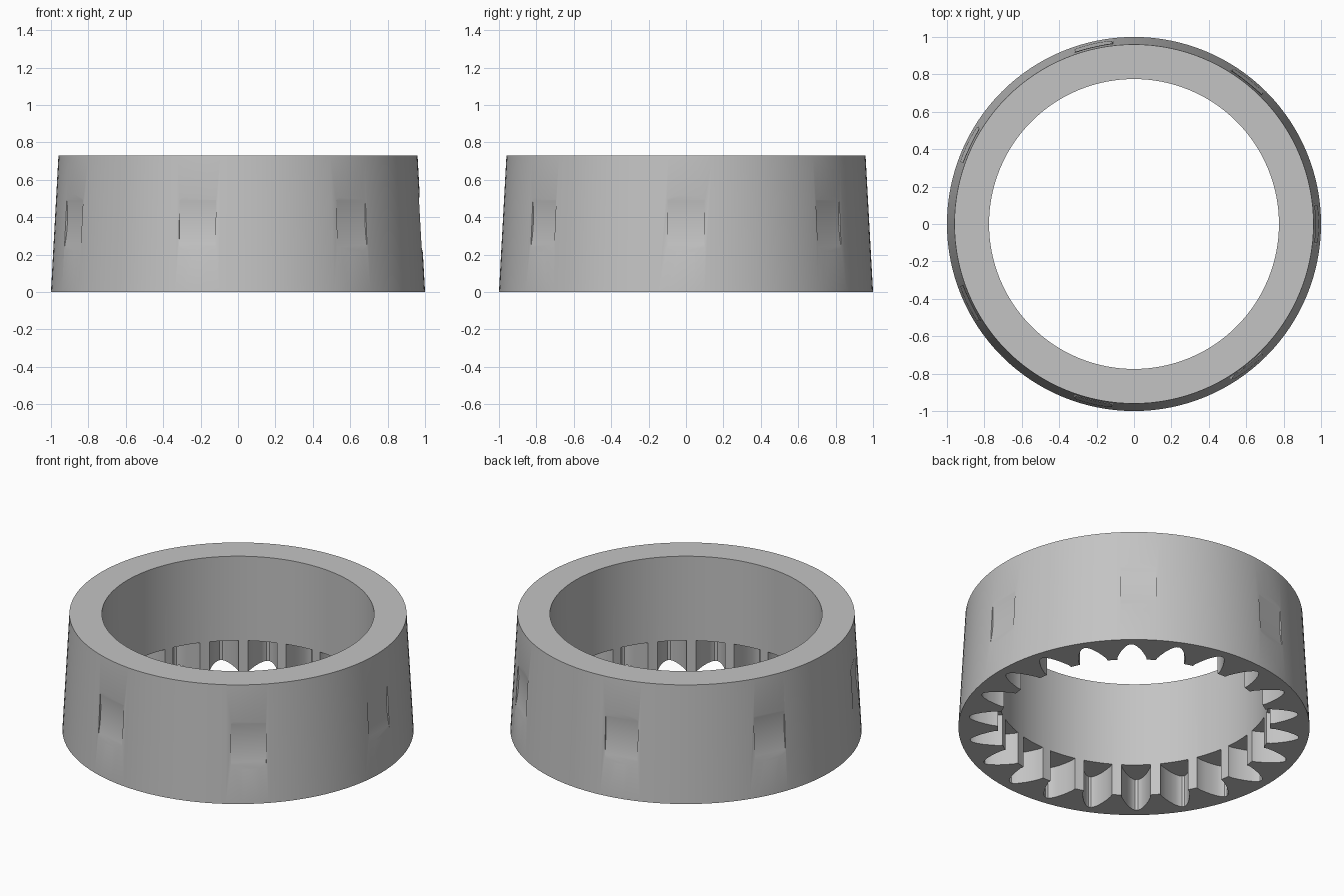
import bpy, bmesh, math
from mathutils import Matrix

cube = bpy.data.objects.get("Cube")
if cube:
    bpy.data.objects.remove(cube, do_unlink=True)

HEIGHT, SPLINES, DENTS = 0.73, 22, 7

grey = bpy.data.materials.new("matte_grey")
grey.use_nodes = True
COLOR = (0.55, 0.55, 0.55, 1)
grey.diffuse_color = COLOR
grey.node_tree.nodes["Principled BSDF"].inputs["Base Color"].default_value = COLOR


def make_object(name, bm):
    bmesh.ops.recalc_face_normals(bm, faces=bm.faces)
    mesh = bpy.data.meshes.new(name)
    bm.to_mesh(mesh)
    bm.free()
    mesh.materials.append(grey)
    obj = bpy.data.objects.new(name, mesh)
    bpy.context.collection.objects.link(obj)
    return obj


def cone(name, r1, r2, depth, segments, matrix):
    bm = bmesh.new()
    bmesh.ops.create_cone(bm, cap_ends=True, segments=segments, radius1=r1,
                          radius2=r2, depth=depth, matrix=matrix)
    return make_object(name, bm)


def spline_cutter():
    # One pocket flank as (radius, half angle in degrees), mirrored and repeated
    flank = [(0.77, 6.2), (0.80, 5.9), (0.84, 4.8), (0.88, 3.6),
             (0.915, 2.3), (0.935, 1.3), (0.944, 0.5)]
    tooth = [(r, -a) for r, a in flank] + [(r, a) for r, a in reversed(flank)]
    bm = bmesh.new()
    ring = []
    for i in range(SPLINES):
        for r, a in tooth:
            t = math.radians(a) + i * math.tau / SPLINES
            ring.append(bm.verts.new((r * math.cos(t), r * math.sin(t), -0.1)))
    face = bm.faces.new(ring)
    top = bmesh.ops.extrude_face_region(bm, geom=[face])["geom"]
    verts = [v for v in top if isinstance(v, bmesh.types.BMVert)]
    bmesh.ops.translate(bm, verts=verts, vec=(0, 0, 0.3))
    return make_object("spline_cutter", bm)


# Tapered ring body
ring = cone("splined_ring", 1.0, 0.96, HEIGHT, 128,
            Matrix.Translation((0, 0, HEIGHT / 2)))

# Round bore and splined recess in the underside
cutters = [cone("bore_cutter", 0.775, 0.775, 2, 128, Matrix()), spline_cutter()]

# Shallow finger dents around the outer wall
for i in range(DENTS):
    place = (Matrix.Rotation(i * math.tau / DENTS, 4, "Z")
             @ Matrix.Translation((1.763, 0, 0.41))
             @ Matrix.Rotation(math.pi / 2, 4, "X"))
    cutters.append(cone("dent_cutter", 0.8, 0.8, 0.2, 128, place))

for cutter in cutters:
    cutter.hide_render = True
    mod = ring.modifiers.new(cutter.name, "BOOLEAN")
    mod.operation, mod.solver, mod.object = "DIFFERENCE", "EXACT", cutter

# Bake the cuts and discard the cutters
graph = bpy.context.evaluated_depsgraph_get()
baked = bpy.data.meshes.new_from_object(ring.evaluated_get(graph))
ring.modifiers.clear()
ring.data = baked
for cutter in cutters:
    bpy.data.objects.remove(cutter, do_unlink=True)

bpy.ops.object.select_all(action="DESELECT")
ring.select_set(True)
bpy.context.view_layer.objects.active = ring
bpy.ops.object.shade_smooth_by_angle(angle=math.radians(25))
